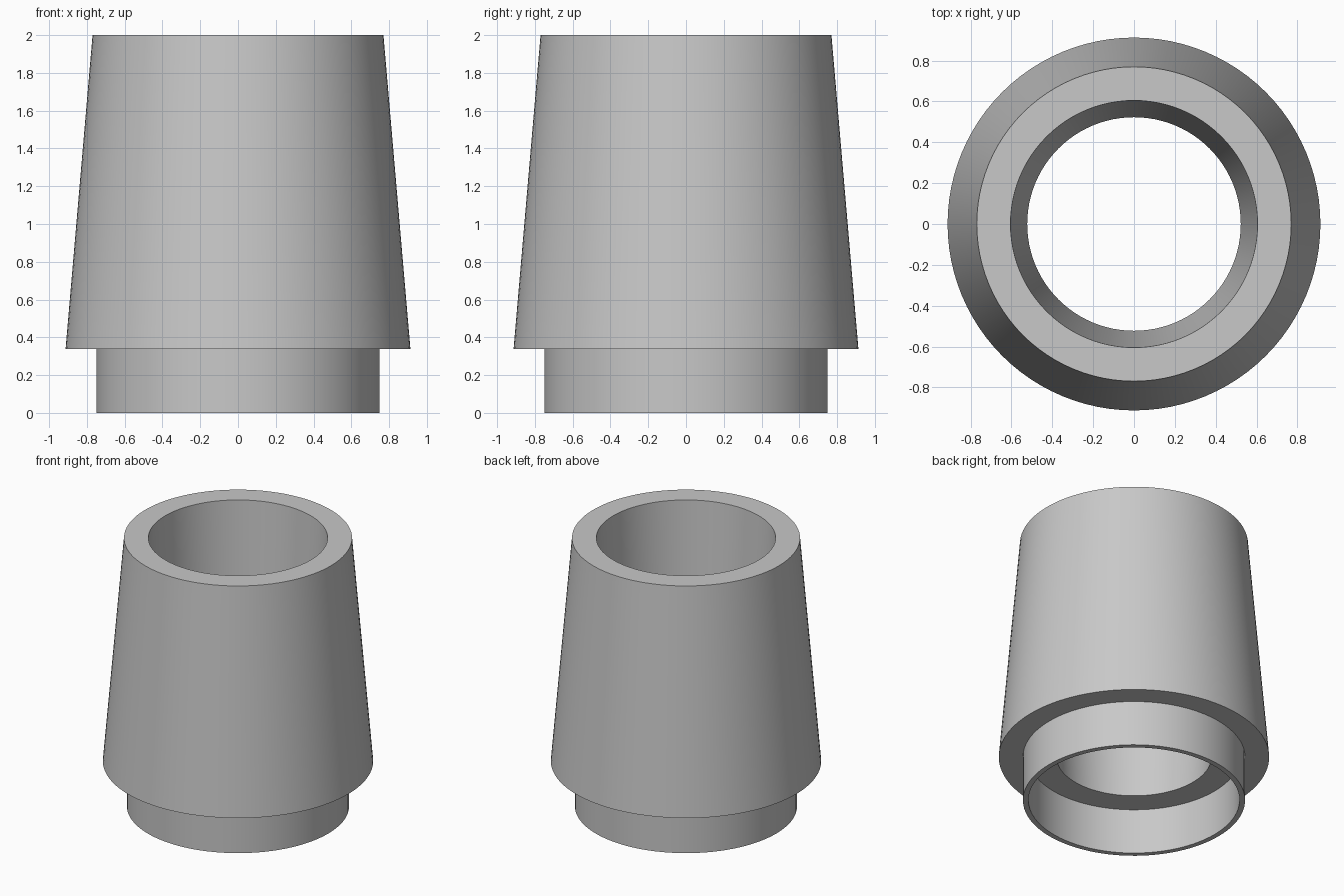
import bpy
import bmesh
import math

cube = bpy.data.objects.get("Cube")
if cube:
    bpy.data.objects.remove(cube, do_unlink=True)

# Single plain grey finish
grey = bpy.data.materials.new("light_grey")
grey.use_nodes = True
colour = (0.58, 0.58, 0.58, 1)
grey.diffuse_color = colour
grey.node_tree.nodes["Principled BSDF"].inputs["Base Color"].default_value = colour

SHOULDER = 0.337  # height of the step between collar and tapered body
SEGMENTS = 96


def lathe(name, profile):
    """Revolve a closed (radius, height) profile around z."""
    bm = bmesh.new()
    rings = []
    for i in range(SEGMENTS):
        a = 2 * math.pi * i / SEGMENTS
        rings.append([bm.verts.new((r * math.cos(a), r * math.sin(a), z))
                      for r, z in profile])
    n = len(profile)
    for i in range(SEGMENTS):
        here, after = rings[i], rings[(i + 1) % SEGMENTS]
        for j in range(n):
            k = (j + 1) % n
            bm.faces.new((here[j], after[j], after[k], here[k]))
    bmesh.ops.recalc_face_normals(bm, faces=bm.faces[:])
    mesh = bpy.data.meshes.new(name)
    bm.to_mesh(mesh)
    bm.free()
    mesh.materials.append(grey)
    obj = bpy.data.objects.new(name, mesh)
    bpy.context.collection.objects.link(obj)
    bpy.ops.object.select_all(action="DESELECT")
    obj.select_set(True)
    bpy.context.view_layer.objects.active = obj
    bpy.ops.object.shade_smooth_by_angle(angle=math.radians(30))
    return obj


# Hollow sleeve: thin collar, wide shoulder, tapered wall and flared bore
lathe("tapered_sleeve", [
    (0.75, 0),            # collar outer rim
    (0.75, SHOULDER),     # collar meets the shoulder
    (0.913, SHOULDER),    # widest edge
    (0.77, 2),            # top outer rim
    (0.605, 2),           # top of the bore
    (0.523, SHOULDER),    # bottom of the bore
    (0.713, SHOULDER),    # ledge inside the collar
    (0.713, 0),           # collar inner rim
])
